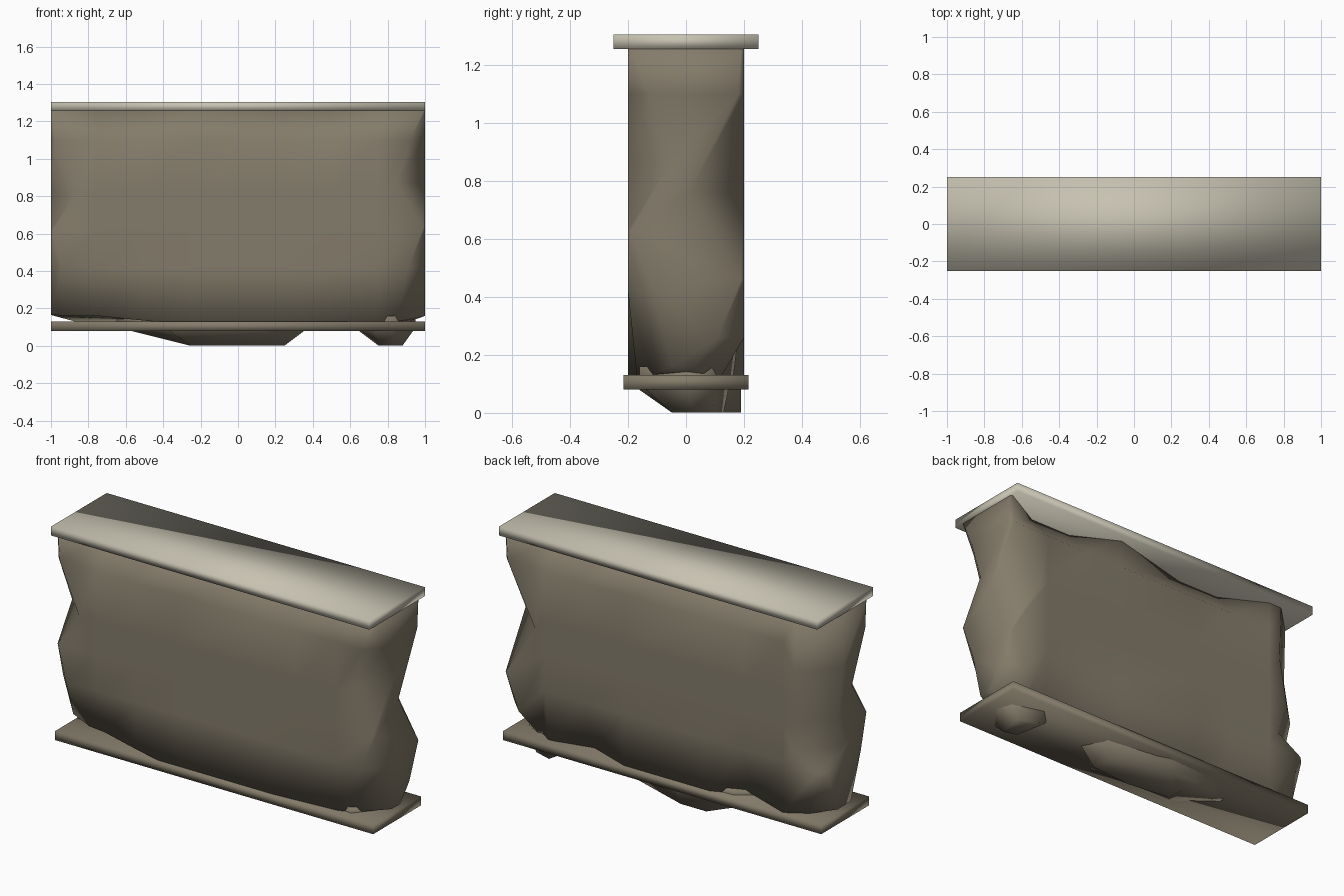
import bpy
import bmesh

cube = bpy.data.objects.get("Cube")
if cube:
    bpy.data.objects.remove(cube, do_unlink=True)


def material(name, rgb):
    m = bpy.data.materials.new(name)
    m.use_nodes = True
    m.diffuse_color = (*rgb, 1)
    m.node_tree.nodes["Principled BSDF"].inputs["Base Color"].default_value = (*rgb, 1)
    return m


pale_stone = material("pale_stone", (0.57, 0.54, 0.44))
brown_stone = material("brown_stone", (0.23, 0.2, 0.145))


def loft(name, rings, mat):
    """Skin a stack of equal-length rings, close both ends and smooth it."""
    bm = bmesh.new()
    loops = [[bm.verts.new(p) for p in ring] for ring in rings]
    n = len(loops[0])
    for low, high in zip(loops, loops[1:]):
        for i in range(n):
            j = (i + 1) % n
            bm.faces.new((low[i], low[j], high[j], high[i]))
    bm.faces.new(loops[0][::-1])
    bm.faces.new(loops[-1])
    bmesh.ops.recalc_face_normals(bm, faces=bm.faces)
    for f in bm.faces:
        f.smooth = True
    mesh = bpy.data.meshes.new(name)
    bm.to_mesh(mesh)
    bm.free()
    mesh.materials.append(mat)
    obj = bpy.data.objects.new(name, mesh)
    bpy.context.collection.objects.link(obj)


def slab(name, half_depth, z0, z1, mat):
    plan = [(-1, -half_depth), (1, -half_depth), (1, half_depth), (-1, half_depth)]
    loft(name, [[(x, y, z) for x, y in plan] for z in (z0, z1)], mat)


slab("coping_slab", 0.25, 1.255, 1.305, pale_stone)
slab("base_slab", 0.215, 0.08, 0.13, brown_stone)

# Wall body: rings whose corners are chipped by a different amount at each height
HX, HY = 1.0, 0.2
COLUMNS = (-0.75, -0.5, -0.25, 0.25, 0.5, 0.75)
LEVELS = (0.12, 0.42, 0.62, 0.82, 1.1, 1.256)
CORNERS = {  # corner: (heights, chip sizes) from bottom to top
    (-1, -1): (LEVELS, (0.15, 0.06, 0.01, 0.14, 0.02, 0.01)),
    (1, -1): ((0.12, 0.42, 0.63, 0.87, 1.1, 1.256), (0.15, 0.09, 0.01, 0.15, 0.08, 0.01)),
    (1, 1): ((0.12, 0.26, 0.46, 0.76, 1.1, 1.256), (0.17, 0.09, 0.01, 0.19, 0.02, 0.01)),
    (-1, 1): ((0.12, 0.41, 0.5, 0.68, 0.95, 1.256), (0.13, 0.04, 0.19, 0.13, 0.18, 0.17)),
}
BOTTOM_Z = {-1: 0.165, -0.75: 0.16, -0.5: 0.155, -0.25: 0.11, 0.25: 0.11, 0.5: 0.155, 0.75: 0.13, 1: 0.16}
TOP_CHIPS = {-1: (-0.75, -0.5, 0.25, 0.5), 1: (-0.5, -0.25, 0.5, 0.75)}  # broken upper edge
BOTTOM_INSET = {-1: {-0.75: 0.07, 0.75: 0.03}, 1: {-0.5: 0.09, 0.5: 0.09, 0.75: 0.04}}  # broken lower edge


def bottom_z(x, sy):
    z = BOTTOM_Z[min(BOTTOM_Z, key=lambda k: abs(k - x))]
    return z - 0.03 if sy > 0 and abs(x) < HX else z


def corner(sx, sy, level):
    heights, chips = CORNERS[sx, sy]
    z, c = heights[level], chips[level]
    xf = sx * (HX - c)
    if level == 0:
        return [(xf, sy * (HY - 0.55 * c), bottom_z(xf, sy)), (sx * HX, sy * (HY - c), bottom_z(sx, sy))]
    return [(xf, sy * HY, z), (sx * HX, sy * (HY - c), z)]


def side(sy, level):
    points = []
    for x in COLUMNS:
        inset, z = 0.0, LEVELS[level]
        if level == len(LEVELS) - 1 and x in TOP_CHIPS[sy]:
            inset = 0.13
        if level == 0:
            inset, z = BOTTOM_INSET[sy].get(x, 0.0), bottom_z(x, sy)
        points.append((x, sy * (HY - inset), z))
    return points


def body_ring(level):
    return (corner(-1, -1, level)[::-1] + side(-1, level) + corner(1, -1, level)
            + corner(1, 1, level)[::-1] + side(1, level)[::-1] + corner(-1, 1, level))


loft("wall_body", [body_ring(i) for i in range(len(LEVELS))], brown_stone)


# Broken stone lumps that reach from the wall down past the base slab
def lump(name, top, low):
    stack = ((low, 0.002), (top, 0.1), (top, 0.16))
    loft(name, [[(x, y, z) for x, y in plan] for plan, z in stack], brown_stone)


lump("middle_foot",
     [(-0.65, 0.0), (-0.4, -0.19), (0.2, -0.19), (0.38, 0.0), (0.3, 0.14), (-0.08, 0.19), (-0.42, 0.17)],
     [(-0.26, 0.08), (-0.25, -0.02), (0.0, -0.05), (0.25, -0.03), (0.24, 0.08), (-0.1, 0.19), (-0.26, 0.19)])
lump("right_foot",
     [(0.62, 0.05), (0.7, -0.14), (0.82, -0.16), (0.95, 0.0), (0.92, 0.09), (0.72, 0.15)],
     [(0.75, 0.06), (0.77, -0.03), (0.84, -0.05), (0.88, 0.02), (0.87, 0.1), (0.77, 0.13)])
